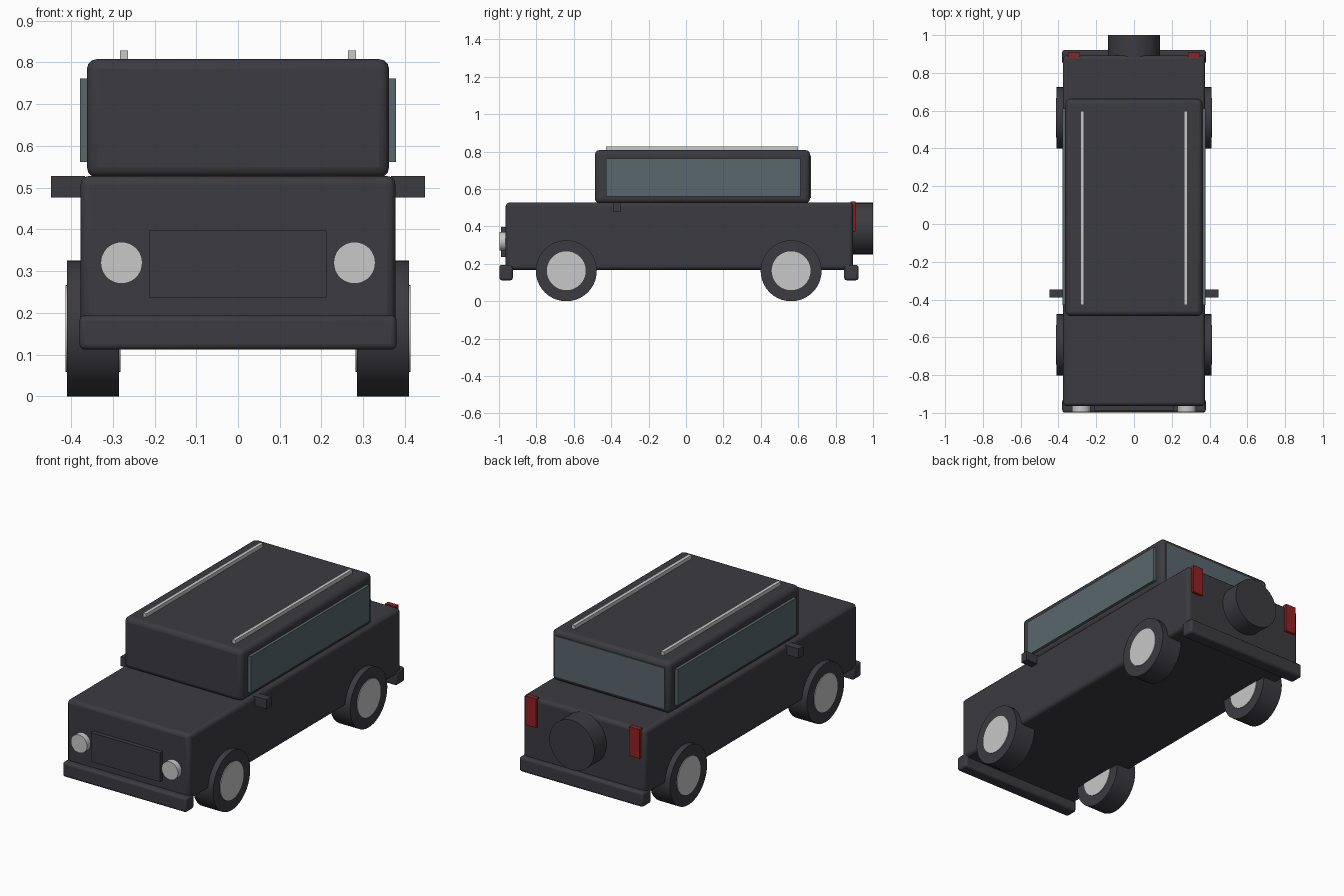
import bpy, math

if "Cube" in bpy.data.objects:
    bpy.data.objects.remove(bpy.data.objects["Cube"])

def material(name, rgb):
    m = bpy.data.materials.new(name)
    m.diffuse_color = (*rgb, 1)
    m.use_nodes = True
    m.node_tree.nodes["Principled BSDF"].inputs["Base Color"].default_value = m.diffuse_color
    return m

DARK = material("charcoal paint", (0.045, 0.043, 0.051))
GLASS = material("tinted glass", (0.10, 0.135, 0.155))
SILVER = material("silver", (0.58, 0.58, 0.58))
RED = material("red lens", (0.29, 0.016, 0.018))

def finish(ob, name, mat):
    ob.name = name
    ob.data.materials.append(mat)
    bpy.ops.object.shade_smooth_by_angle(angle=math.radians(35))
    return ob

def box(name, mat, x, y, z, bevel=0.0):
    """Box from (min, max) ranges, with optional rounded edges."""
    mid = [(a + b) / 2 for a, b in (x, y, z)]
    bpy.ops.mesh.primitive_cube_add(size=1, location=mid)
    ob = bpy.context.object
    ob.scale = [b - a for a, b in (x, y, z)]
    bpy.ops.object.transform_apply(location=False, rotation=False, scale=True)
    if bevel:
        b = ob.modifiers.new("rounded edges", 'BEVEL')
        b.width, b.segments = bevel, 3
    return finish(ob, name, mat)

def cylinder(name, mat, r, depth, loc, axis):
    rot = (0, math.pi / 2, 0) if axis == 'x' else (math.pi / 2, 0, 0)
    bpy.ops.mesh.primitive_cylinder_add(vertices=40, radius=r, depth=depth,
                                        location=loc, rotation=rot)
    return finish(bpy.context.object, name, mat)

# Main body and cabin
box("body", DARK, (-0.377, 0.377), (-0.964, 0.893), (0.168, 0.528), 0.02)
box("cabin", DARK, (-0.362, 0.362), (-0.487, 0.663), (0.525, 0.808), 0.024)

# Bumpers and grille
box("front_bumper", DARK, (-0.38, 0.38), (-0.998, -0.926), (0.112, 0.194), 0.013)
box("rear_bumper", DARK, (-0.38, 0.38), (0.846, 0.922), (0.112, 0.194), 0.013)
box("grille", DARK, (-0.212, 0.212), (-0.988, -0.95), (0.237, 0.398))

# Rear window and spare wheel
box("rear_window", GLASS, (-0.336, 0.336), (0.659, 0.667), (0.552, 0.778))
cylinder("spare_wheel", DARK, 0.138, 0.12, (0, 0.94, 0.389), 'y')

# Paired parts
for side, s in (("left", 1), ("right", -1)):
    def span(a, b):
        return tuple(sorted((s * a, s * b)))
    box(side + "_window", GLASS, span(0.35, 0.378), (-0.428, 0.612), (0.561, 0.762))
    box(side + "_mirror", DARK, span(0.367, 0.448), (-0.39, -0.347), (0.476, 0.528))
    box(side + "_roof_rail", SILVER, span(0.264, 0.283), (-0.428, 0.598), (0.8, 0.828))
    box(side + "_tail_light", RED, span(0.286, 0.35), (0.88, 0.907), (0.372, 0.533))
    cylinder(side + "_headlight", SILVER, 0.05, 0.045, (s * 0.279, -0.974, 0.32), 'y')
    # Wheels with hubs showing on both faces
    for end, y in (("front", -0.64), ("rear", 0.562)):
        cylinder(f"{end}_{side}_tyre", DARK, 0.163, 0.124, (s * 0.347, y, 0.163), 'x')
        cylinder(f"{end}_{side}_hub", SILVER, 0.104, 0.132, (s * 0.347, y, 0.163), 'x')
